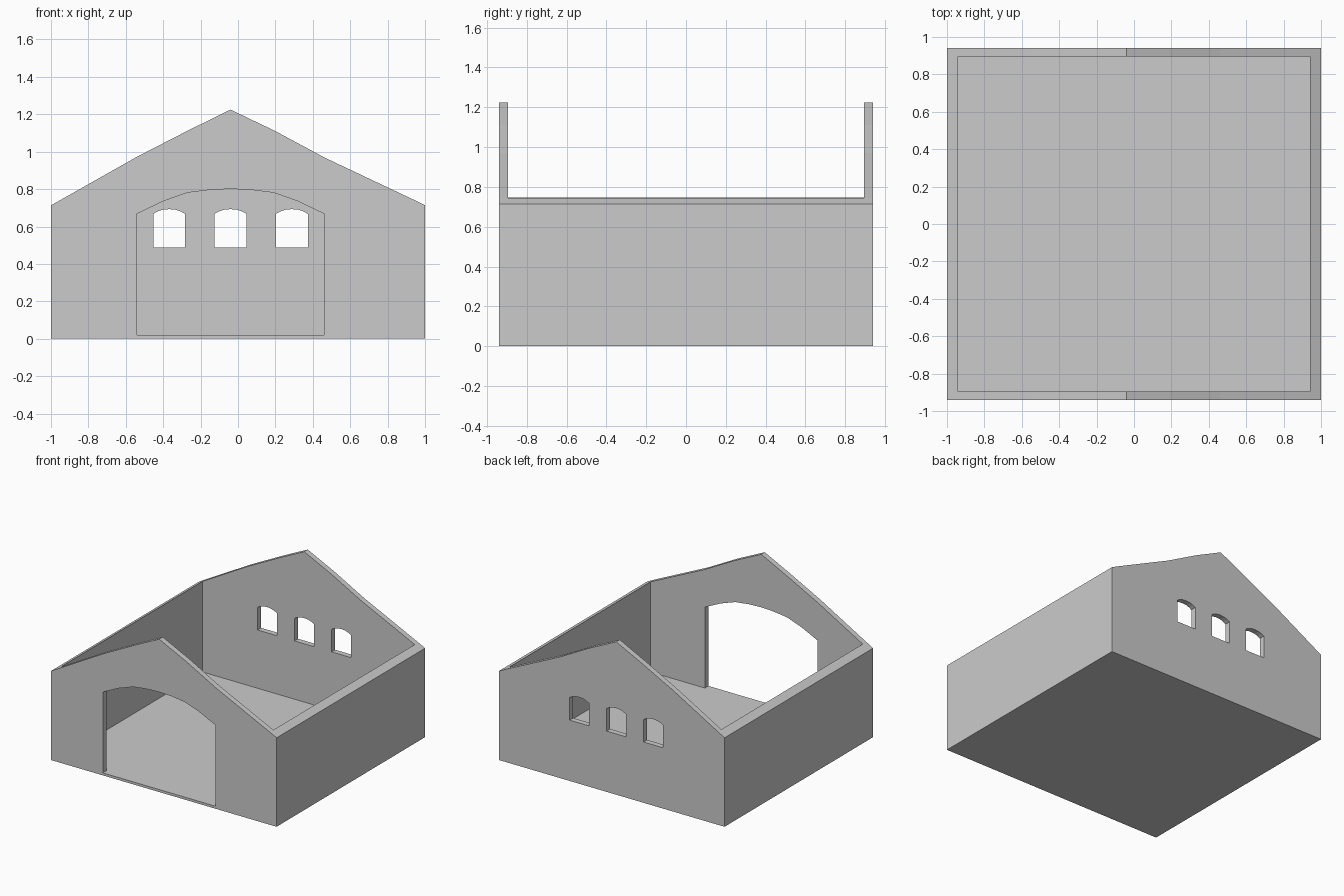
import bpy, bmesh

if "Cube" in bpy.data.objects:
    bpy.data.objects.remove(bpy.data.objects["Cube"])

HALF_Y = 0.94      # outer half depth
WALL_Y = 0.895     # inner face of the gable walls
WALL_X = 0.94      # inner face of the side walls
FLOOR = 0.02       # floor thickness
MID = -0.04        # ridge, door and window axis


def prism(name, profile, y0, y1):
    """Extrude an x-z profile along y."""
    bm = bmesh.new()
    face = bm.faces.new([bm.verts.new((x, y0, z)) for x, z in profile])
    ext = bmesh.ops.extrude_face_region(bm, geom=[face])
    verts = [g for g in ext["geom"] if isinstance(g, bmesh.types.BMVert)]
    bmesh.ops.translate(bm, verts=verts, vec=(0, y1 - y0, 0))
    bmesh.ops.recalc_face_normals(bm, faces=bm.faces)
    mesh = bpy.data.meshes.new(name)
    bm.to_mesh(mesh)
    bm.free()
    obj = bpy.data.objects.new(name, mesh)
    bpy.context.collection.objects.link(obj)
    return obj


def arch(cx, half, bottom, curve):
    """Opening outline; curve lists (fraction of half width, z) from side to crown."""
    left = [(cx - half * f, z) for f, z in curve]
    right = [(cx + half * f, z) for f, z in reversed(curve) if f > 0]
    return [(cx - half, bottom)] + left + right + [(cx + half, bottom)]


def cut(target, cutter):
    cutter.hide_render = True
    mod = target.modifiers.new("cut", "BOOLEAN")
    mod.operation = "DIFFERENCE"
    mod.solver = "EXACT"
    mod.object = cutter
    bpy.context.view_layer.objects.active = target
    bpy.ops.object.modifier_apply(modifier=mod.name)
    bpy.data.objects.remove(cutter)


# Building shell with gently curved gables
gable = [(-1, 0), (-1, 0.713), (-0.54, 0.973), (-0.27, 1.112), (MID, 1.225),
         (0.20, 1.11), (0.46, 0.97), (0.94, 0.743), (1, 0.713), (1, 0)]
shell = prism("building_shell", gable, -HALF_Y, HALF_Y)

# Open interior above the floor
room = [(-WALL_X, FLOOR), (-WALL_X, 1.6), (WALL_X, 1.6), (WALL_X, FLOOR)]
cut(shell, prism("room_cutter", room, -WALL_Y, WALL_Y))

# Arched doorway in the front wall
door = arch(MID, 0.5, FLOOR,
            [(1, 0.668), (0.72, 0.735), (0.46, 0.781), (0.22, 0.796), (0, 0.801)])
cut(shell, prism("door_cutter", door, -1.1, -0.8))

# Three arched windows in the back wall
for i in (-1, 0, 1):
    window = arch(MID + i * 0.328, 0.085, 0.487,
                  [(1, 0.668), (0.72, 0.681), (0.4, 0.69), (0, 0.693)])
    cut(shell, prism("window_cutter", window, 0.8, 1.1))
